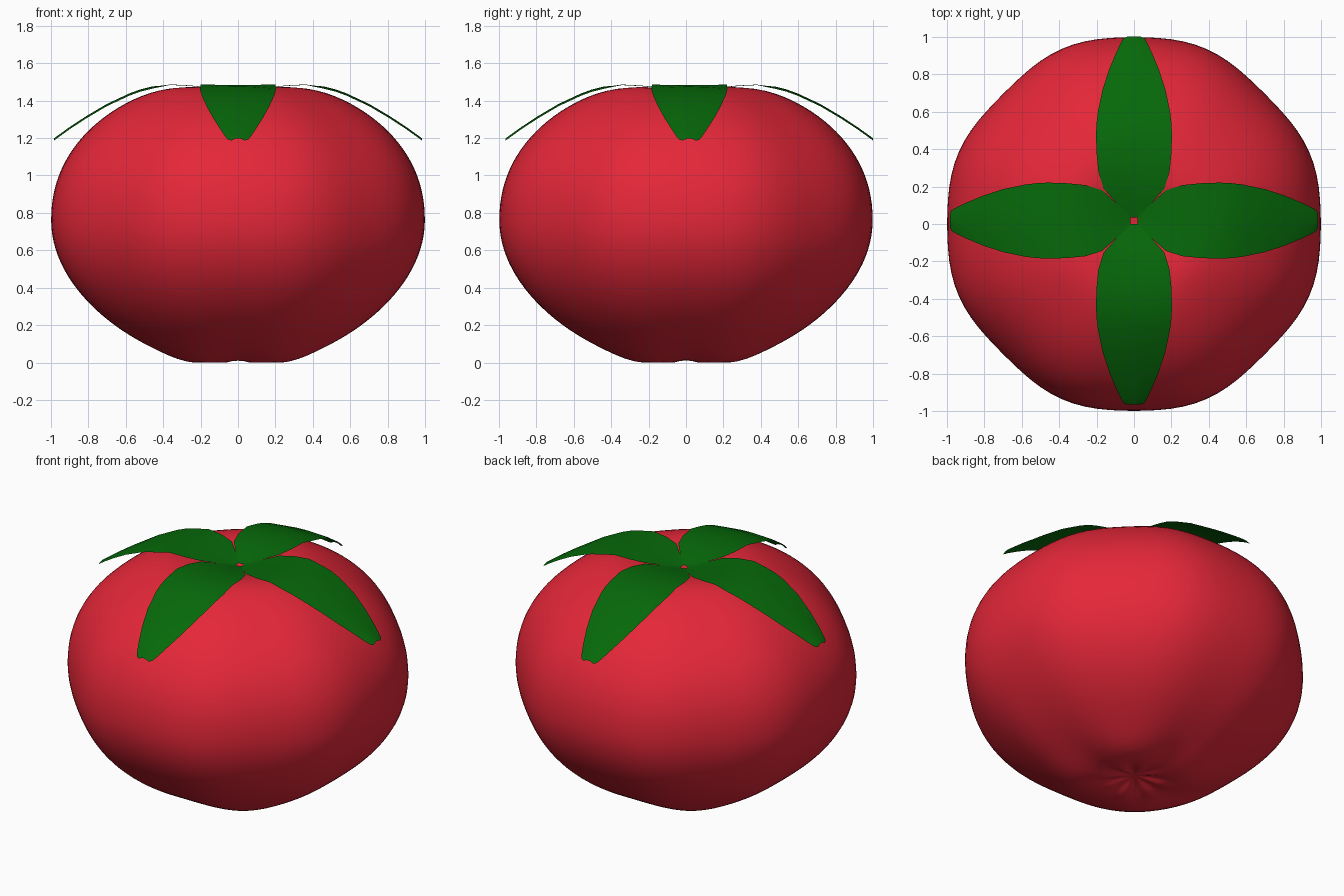
import bpy, bmesh
from math import sin, cos, pi, exp

if "Cube" in bpy.data.objects:
    bpy.data.objects.remove(bpy.data.objects["Cube"])

def material(name, rgb):
    m = bpy.data.materials.new(name)
    m.diffuse_color = (*rgb, 1)
    m.use_nodes = True
    m.node_tree.nodes["Principled BSDF"].inputs["Base Color"].default_value = m.diffuse_color
    return m

def make_object(name, bm, mat):
    bmesh.ops.recalc_face_normals(bm, faces=bm.faces)
    me = bpy.data.meshes.new(name)
    bm.to_mesh(me)
    bm.free()
    for p in me.polygons:
        p.use_smooth = True
    me.materials.append(mat)
    ob = bpy.data.objects.new(name, me)
    bpy.context.collection.objects.link(ob)
    return ob

red = material("fruit_red", (0.78, 0.02, 0.04))
green = material("leaf_green", (0.002, 0.14, 0.003))

# Fruit body: squashed, gently four-lobed, dimpled at both poles
def body_point(t, a):
    r, s = cos(t), sin(t)
    diag = (1 - cos(4 * a)) / 2          # 1 on the diagonals
    lobe = diag * exp(-((r - 0.38) / 0.16) ** 2)
    if s < 0:
        z = 0.76 + 0.785 * s + 0.06 * exp(-(r / 0.18) ** 2) - 0.022 * lobe
        z += 0.008 * exp(-((r - 0.15) / 0.08) ** 2) * cos(8 * a)
        r *= 1 - (0.075 + 0.04 * cos(4 * a)) * s * s
    else:
        z = 0.76 + 0.77 * s ** 0.93 - 0.115 * exp(-(r / 0.27) ** 2) + 0.009 * lobe
    r *= 1.002 + 0.006 * cos(4 * a) - 0.010 * cos(8 * a)
    return r * cos(a), r * sin(a), max(z, 0)

bm = bmesh.new()
SEG, RINGS = 96, 64
rings = []
for i in range(1, RINGS):
    t = -pi / 2 + pi * i / RINGS
    rings.append([bm.verts.new(body_point(t, 2 * pi * j / SEG)) for j in range(SEG)])
for lo, hi in zip(rings, rings[1:]):
    for j in range(SEG):
        k = (j + 1) % SEG
        bm.faces.new((lo[j], lo[k], hi[k], hi[j]))
bottom = bm.verts.new((0, 0, 0.035))
top = bm.verts.new((0, 0, 1.415))
for j in range(SEG):
    k = (j + 1) % SEG
    bm.faces.new((bottom, rings[0][k], rings[0][j]))
    bm.faces.new((top, rings[-1][j], rings[-1][k]))
make_object("fruit_body", bm, red)

# Leaves: (reach, half width, height) along the midrib
LEAF = [(0.018, 0.018, 1.427), (0.09, 0.09, 1.446), (0.17, 0.162, 1.468),
        (0.26, 0.19, 1.478), (0.36, 0.2, 1.483), (0.46, 0.203, 1.475),
        (0.52, 0.2, 1.460), (0.58, 0.193, 1.438), (0.70, 0.168, 1.382),
        (0.81, 0.132, 1.317), (0.90, 0.094, 1.258), (0.95, 0.07, 1.222),
        (0.975, 0.055, 1.204), (0.983, 0.035, 1.198)]
for n in range(4):
    c, s = cos(n * pi / 2), sin(n * pi / 2)
    bm = bmesh.new()
    rows = []
    for x, w, z in LEAF:
        row = []
        # edges droop on the outer half, lift slightly near the stem
        bend = -0.012 if x > 0.45 else 0.003
        for u in (-1, -0.5, 0, 0.5, 1):
            y = u * w
            row.append(bm.verts.new((x * c - y * s, x * s + y * c + 0.018,
                                     z + bend * u * u)))
        rows.append(row)
    for a, b in zip(rows, rows[1:]):
        for j in range(4):
            bm.faces.new((a[j], b[j], b[j + 1], a[j + 1]))
    make_object(f"leaf_{n + 1}", bm, green)
